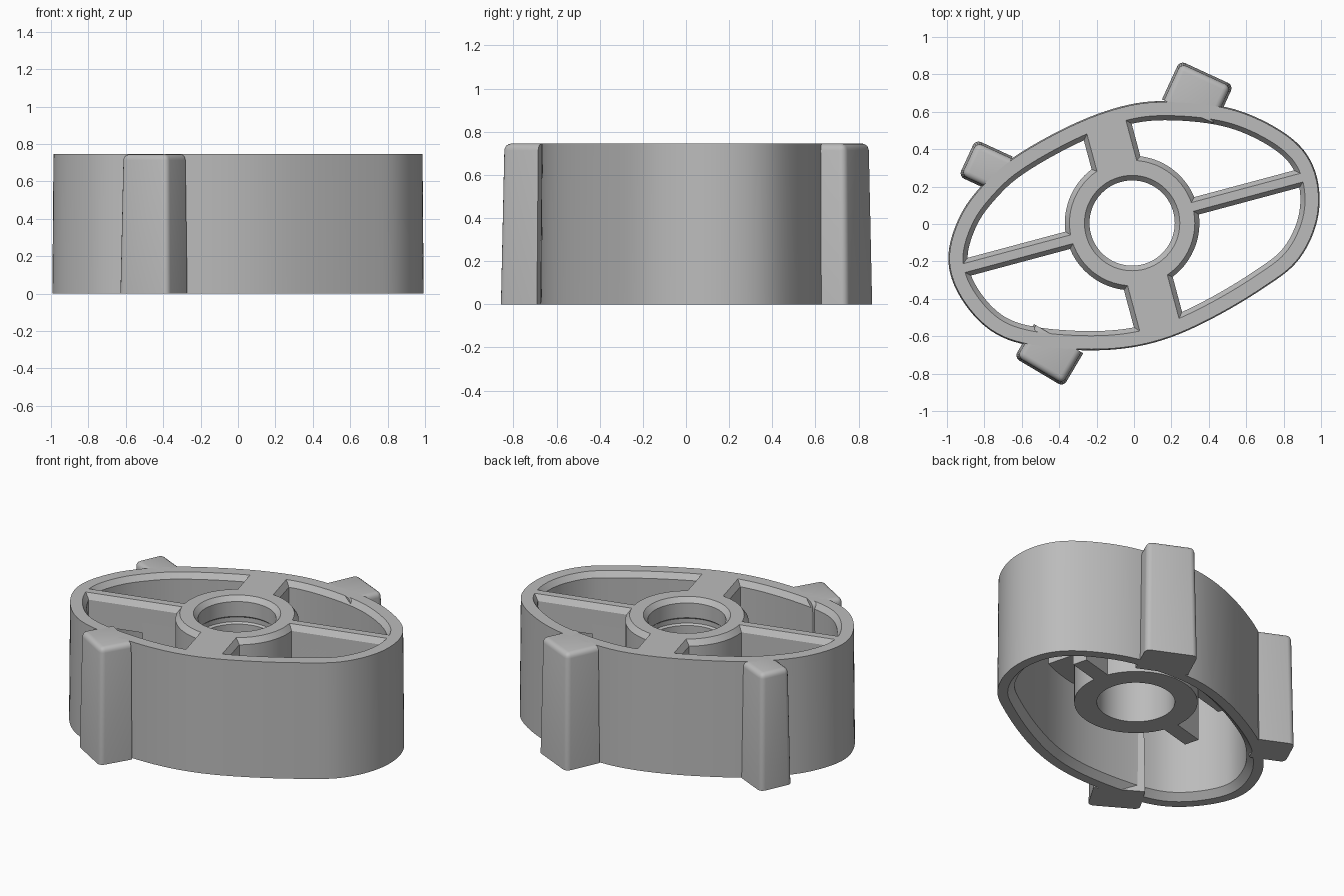
import bpy, bmesh, math
from mathutils import Vector

cube = bpy.data.objects.get("Cube")
if cube:
    bpy.data.objects.remove(cube, do_unlink=True)

TOP = 0.745
CENTRE = Vector((-0.01, 0.005, 0))

grey = bpy.data.materials.new("plain_grey")
grey.use_nodes = True
grey.diffuse_color = (0.5, 0.5, 0.5, 1)
bsdf = next(n for n in grey.node_tree.nodes if n.type == 'BSDF_PRINCIPLED')
bsdf.inputs["Base Color"].default_value = (0.5, 0.5, 0.5, 1)


def finish(bm, name):
    bmesh.ops.recalc_face_normals(bm, faces=bm.faces[:])
    mesh = bpy.data.meshes.new(name)
    bm.to_mesh(mesh)
    bm.free()
    mesh.materials.append(grey)
    obj = bpy.data.objects.new(name, mesh)
    bpy.context.collection.objects.link(obj)
    bpy.ops.object.select_all(action='DESELECT')
    obj.select_set(True)
    bpy.context.view_layer.objects.active = obj
    bpy.ops.object.shade_smooth_by_angle(angle=math.radians(28))
    return obj


def loft(name, rings, closed=True):
    """Join equal-length rings of points; close into a tube or cap the ends."""
    bm = bmesh.new()
    loops = [[bm.verts.new(p) for p in ring] for ring in rings]
    pairs = list(zip(loops, loops[1:]))
    if closed:
        pairs.append((loops[-1], loops[0]))
    else:
        bm.faces.new(loops[0])
        bm.faces.new(loops[-1])
    for a, b in pairs:
        for i in range(len(a)):
            j = (i + 1) % len(a)
            bm.faces.new((a[i], a[j], b[j], b[i]))
    return finish(bm, name)


def smooth_outline(points, steps=6):
    """Closed spline through the points, lightly relaxed."""
    pts = [Vector(p) for p in points]
    n, out = len(pts), []
    for i in range(n):
        a, b, c, d = (pts[(i + k) % n] for k in (-1, 0, 1, 2))
        for s in range(steps):
            t = s / steps
            out.append(0.5 * (2 * b + (c - a) * t + (2 * a - 5 * b + 4 * c - d) * t**2
                              + (3 * b - a - 3 * c + d) * t**3))
    for _ in range(6):
        out = [(out[i - 1] + 2 * out[i] + out[(i + 1) % len(out)]) / 4
               for i in range(len(out))]
    return out


def inset(outline, dist, z):
    ring = []
    for i, p in enumerate(outline):
        t = (outline[(i + 1) % len(outline)] - outline[i - 1]).normalized()
        ring.append((p.x - t.y * dist, p.y + t.x * dist, z))
    return ring


# Oval outer wall with chamfered inner lips
outline = smooth_outline([
    (0.995, 0.13), (0.965, 0.30), (0.87, 0.44), (0.68, 0.56), (0.46, 0.635),
    (0.155, 0.66), (-0.07, 0.63), (-0.34, 0.53), (-0.66, 0.35), (-0.82, 0.20),
    (-0.93, 0.05), (-0.998, -0.165), (-0.95, -0.36), (-0.80, -0.55),
    (-0.60, -0.645), (-0.27, -0.677), (0, -0.66), (0.245, -0.59),
    (0.51, -0.457), (0.72, -0.325), (0.87, -0.21), (0.965, -0.04)])
loft("outer_wall", [inset(outline, d, z) for d, z in (
    (0, 0), (0.006, TOP), (0.078, TOP), (0.103, 0.71), (0.1, 0.04), (0.06, 0))])

# Central hub with a bored hole and a shallow inner groove
SEGMENTS = 64
profile = [(0.36, 0.17), (0.36, 0.71), (0.335, TOP), (0.255, TOP), (0.228, 0.715),
           (0.228, 0.62), (0.24, 0.61), (0.24, 0.58), (0.228, 0.57), (0.228, 0.17)]
loft("hub", [[CENTRE + Vector((r * math.cos(a), r * math.sin(a), z))
              for a in (math.tau * k / SEGMENTS for k in range(SEGMENTS))]
             for r, z in profile])


def spoke(name, angle, start, end, half, bottom, top, chamfer):
    """Radial bar with chamfered top edges."""
    a = math.radians(angle)
    along = Vector((math.cos(a), math.sin(a), 0))
    across = Vector((-along.y, along.x, 0))
    section = [(-half, bottom), (half, bottom), (half, top - 0.035),
               (half - chamfer, top), (chamfer - half, top), (-half, top - 0.035)]
    loft(name, [[CENTRE + along * r + across * w + Vector((0, 0, z))
                 for w, z in section] for r in (start, end)], closed=False)


# Two thin spokes with deep ribs at the hub, and two wide spokes
for side, turn in (("left", 0), ("right", 180)):
    spoke(f"{side}_thin_spoke", 15 + turn, 0.31, 0.955, 0.048, 0.55, TOP, 0.024)
    spoke(f"{side}_hub_rib", 15 + turn, 0.31, 0.57, 0.048, 0.17, 0.65, 0.001)
for side, turn in (("back", 0), ("front", 180)):
    spoke(f"{side}_wide_spoke", 105 + turn, 0.31, 0.59, 0.135, 0.54, TOP, 0.025)


def lug(name, centre, angle, width, depth):
    """Block on the outside wall: tapered, rounded except along its base."""
    a = math.radians(angle)
    out = Vector((math.cos(a), math.sin(a), 0))
    side = Vector((-out.y, out.x, 0))
    mid = Vector((*centre, 0))
    bm = bmesh.new()
    rings = []
    for z, grow in ((0, 0.008), (TOP, -0.004)):
        h = width / 2 + grow
        rings.append([bm.verts.new(mid + out * o + side * s + Vector((0, 0, z)))
                      for o, s in ((grow, -h), (grow, h), (-depth, h), (-depth, -h))])
    low, high = rings
    bm.faces.new(low)
    bm.faces.new(high)
    for i in range(4):
        j = (i + 1) % 4
        bm.faces.new((low[i], low[j], high[j], high[i]))
    inner = set(low[2:] + high[2:])
    edges = [e for e in bm.edges
             if not all(v in low for v in e.verts)
             and not all(v in inner for v in e.verts)]
    bmesh.ops.bevel(bm, geom=edges, offset=0.032, segments=4, profile=0.5,
                    affect='EDGES')
    finish(bm, name)


# Three outer lugs
lug("back_lug", (0.385, 0.80), 65.3, 0.30, 0.22)
lug("side_lug", (-0.885, 0.35), 155.3, 0.20, 0.21)
lug("front_lug", (-0.505, -0.785), 239.3, 0.29, 0.20)
